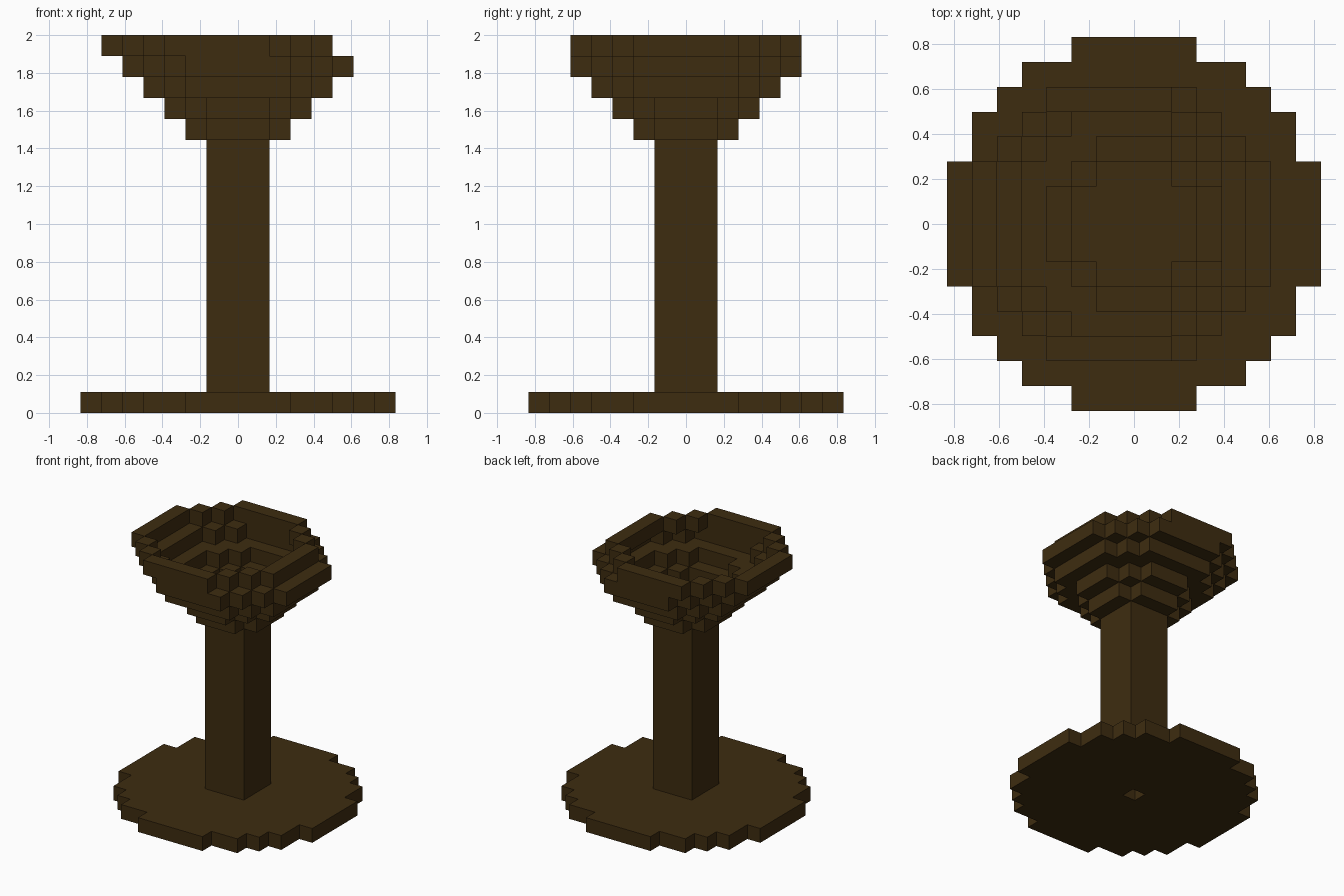
import bpy
import bmesh

if "Cube" in bpy.data.objects:
    bpy.data.objects.remove(bpy.data.objects["Cube"], do_unlink=True)

V = 1 / 9  # edge length of one block

wood = bpy.data.materials.new("dark brown")
wood.use_nodes = True
colour = (0.048, 0.0252, 0.0052, 1)
wood.diffuse_color = colour
wood.node_tree.nodes["Principled BSDF"].inputs["Base Color"].default_value = colour


def blocky_ring(name, outer, inner, z0, z1, shift=0):
    """Stepped disc of blocks, with a stepped round hole if inner > 0."""
    bm = bmesh.new()
    corners = {}

    def corner(i, j):
        if (i, j) not in corners:
            corners[i, j] = bm.verts.new(((i - 0.5 + shift) * V, (j - 0.5) * V, z0 * V))
        return corners[i, j]

    n = int(outer) + 1
    for i in range(-n, n + 1):
        for j in range(-n, n + 1):
            d = i * i + j * j
            if d <= outer ** 2 and (inner == 0 or d > inner ** 2):
                bm.faces.new([corner(i, j), corner(i + 1, j),
                              corner(i + 1, j + 1), corner(i, j + 1)])

    # Raise the flat layer into a solid one
    raised = bmesh.ops.extrude_face_region(bm, geom=bm.faces[:], use_keep_orig=True)["geom"]
    top = [g for g in raised if isinstance(g, bmesh.types.BMVert)]
    bmesh.ops.translate(bm, verts=top, vec=(0, 0, (z1 - z0) * V))
    bmesh.ops.recalc_face_normals(bm, faces=bm.faces[:])

    mesh = bpy.data.meshes.new(name)
    bm.to_mesh(mesh)
    bm.free()
    mesh.materials.append(wood)
    obj = bpy.data.objects.new(name, mesh)
    bpy.context.collection.objects.link(obj)
    return obj


# Round foot and hollow square stem
blocky_ring("foot", 7.5, 0.5, 0, 1)
blocky_ring("stem", 1.5, 0.5, 1, 13)

# Bowl: solid floor, then widening one-block-thick rings
blocky_ring("bowl_floor", 2.5, 0, 13, 14)
for k, radius in enumerate((3.5, 4.5, 5.5)):
    blocky_ring(f"bowl_ring_{k + 1}", radius, radius - 1, 14 + k, 15 + k)

# Top rim, offset one block to the side
blocky_ring("bowl_rim", 5.5, 4.5, 17, 18, shift=-1)
